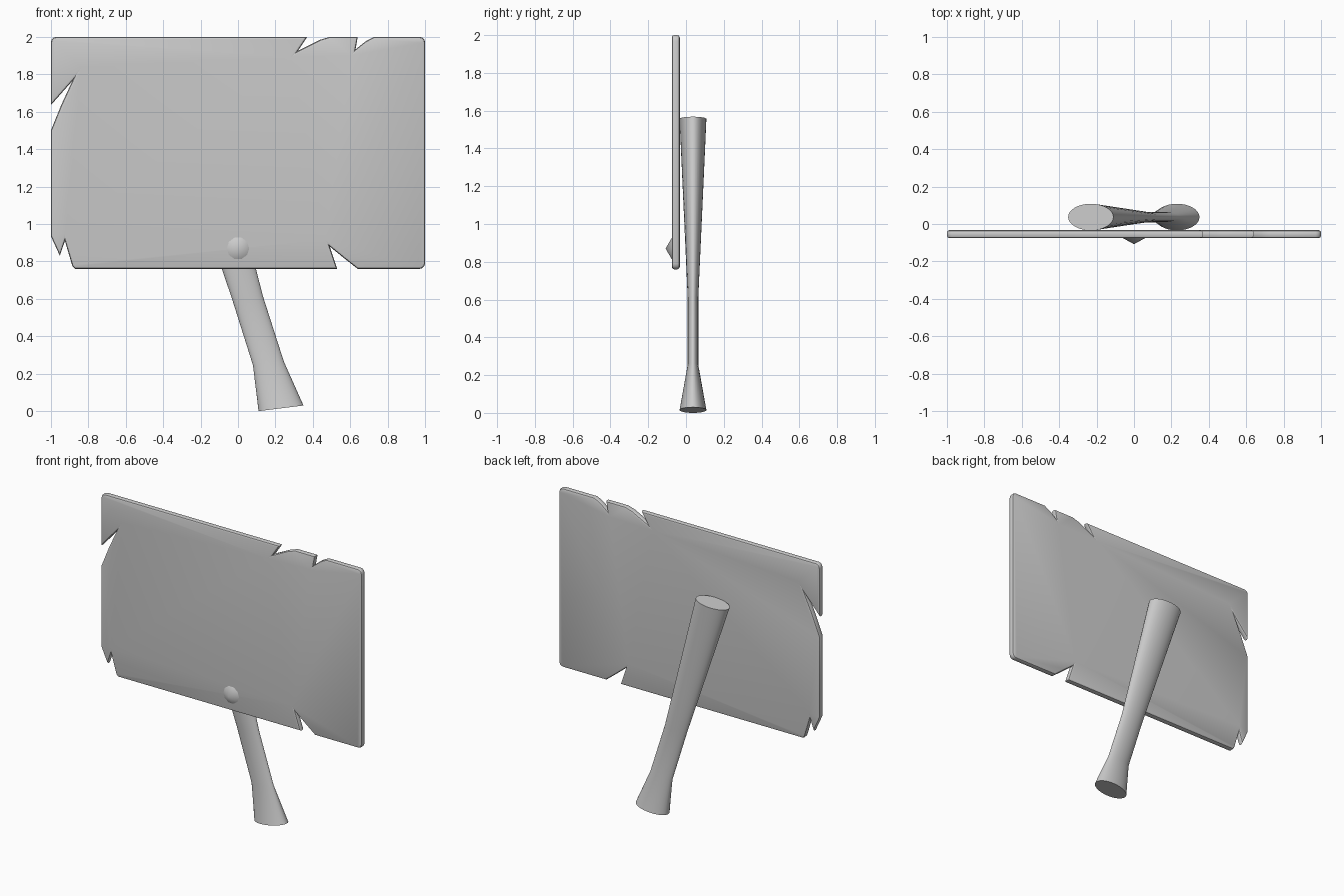
import bpy, bmesh, math
from mathutils import Vector

if "Cube" in bpy.data.objects:
    bpy.data.objects.remove(bpy.data.objects["Cube"])


def make_object(name, bm, angle=35):
    bmesh.ops.recalc_face_normals(bm, faces=bm.faces)
    mesh = bpy.data.meshes.new(name)
    bm.to_mesh(mesh)
    bm.free()
    obj = bpy.data.objects.new(name, mesh)
    bpy.context.collection.objects.link(obj)
    bpy.ops.object.select_all(action='DESELECT')
    bpy.context.view_layer.objects.active = obj
    obj.select_set(True)
    bpy.ops.object.shade_smooth_by_angle(angle=math.radians(angle))
    return obj


def corner(cx, cz, start, r=0.03, steps=3):
    """Rounded corner, running clockwise from the start angle."""
    return [(cx + r * math.cos(math.radians(start - 90 * i / steps)),
             cz + r * math.sin(math.radians(start - 90 * i / steps)))
            for i in range(steps + 1)]


# Board: chipped outline, clockwise from the top left, with rounded rims
outline = (
    corner(-0.97, 1.97, 180)
    + [(0.37, 2.0), (0.32, 1.925), (0.44, 1.985), (0.49, 2.0)]
    + [(0.64, 2.0), (0.628, 1.933), (0.68, 1.975), (0.727, 2.0)]
    + corner(0.97, 1.97, 90)
    + corner(0.97, 0.79, 0)
    + [(0.64, 0.76), (0.57, 0.815), (0.49, 0.88), (0.53, 0.76)]
    + [(-0.87, 0.76), (-0.885, 0.775), (-0.925, 0.91), (-0.952, 0.83),
       (-1.0, 0.935)]
    + [(-1.0, 1.5), (-0.945, 1.635), (-0.885, 1.765), (-1.0, 1.635)]
)
FRONT, BACK = -0.075, -0.033
bm = bmesh.new()
face = bm.faces.new([bm.verts.new((x, FRONT, z)) for x, z in outline])
ext = bmesh.ops.extrude_face_region(bm, geom=[face], use_keep_orig=True)
moved = [g for g in ext["geom"] if isinstance(g, bmesh.types.BMVert)]
bmesh.ops.translate(bm, verts=moved, vec=(0, BACK - FRONT, 0))
bmesh.ops.recalc_face_normals(bm, faces=bm.faces)
rims = [e for e in bm.edges if abs(e.verts[0].co.y - e.verts[1].co.y) < 1e-5]
bmesh.ops.bevel(bm, geom=rims, offset=0.013, offset_type='OFFSET', segments=2,
                profile=0.5, affect='EDGES', clamp_overlap=False)
make_object("sign_board", bm)

# Post: leaning oval tube, (left x, left z, right x, right z, half depth)
rings = [
    (0.110, 0.000, 0.350, 0.030, 0.071),
    (0.080, 0.245, 0.245, 0.265, 0.028),
    (-0.032, 0.600, 0.133, 0.615, 0.028),
    (-0.352, 1.545, -0.110, 1.568, 0.071),
]
SIDES = 32
bm = bmesh.new()
loops = []
for lx, lz, rx, rz, depth in rings:
    mid = Vector(((lx + rx) / 2, 0.037, (lz + rz) / 2))
    half = Vector(((rx - lx) / 2, 0, (rz - lz) / 2))
    loops.append([bm.verts.new(mid + half * math.cos(t) + Vector((0, depth * math.sin(t), 0)))
                  for t in (2 * math.pi * i / SIDES for i in range(SIDES))])
for low, high in zip(loops, loops[1:]):
    for i in range(SIDES):
        j = (i + 1) % SIDES
        bm.faces.new((low[i], low[j], high[j], high[i]))
bm.faces.new(loops[0])
bm.faces.new(loops[-1])
make_object("post", bm)

# Nail head: shallow faceted cone on the board front
bm = bmesh.new()
rim = [bm.verts.new((0.06 * math.cos(t), FRONT, 0.87 + 0.06 * math.sin(t)))
       for t in (2 * math.pi * i / 10 for i in range(10))]
tip = bm.verts.new((0, -0.108, 0.87))
for i in range(10):
    bm.faces.new((rim[i], rim[(i + 1) % 10], tip))
bm.faces.new(rim)
make_object("nail_head", bm, 25)
